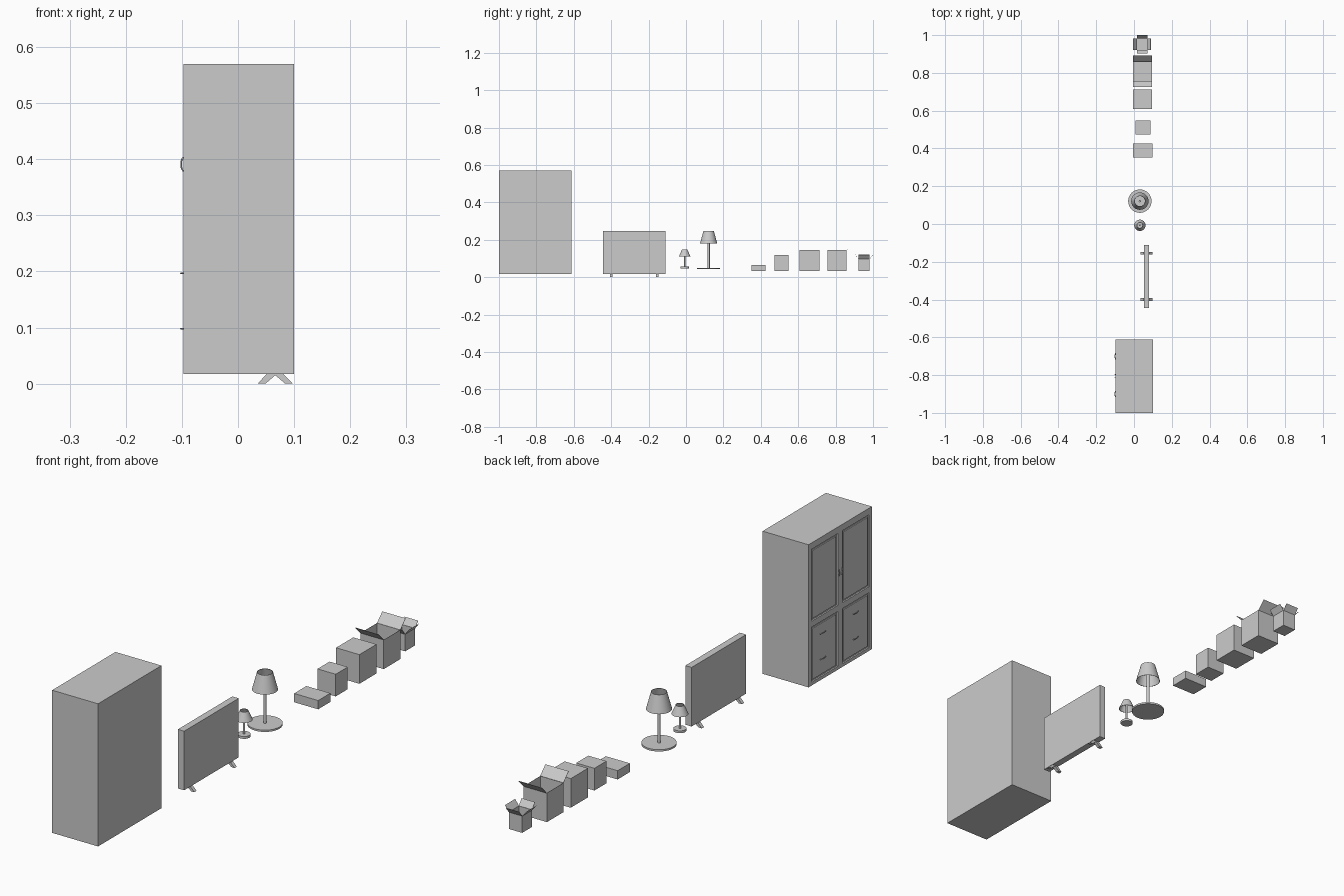
import bpy, bmesh, math
from mathutils import Vector

if "Cube" in bpy.data.objects:
    bpy.data.objects.remove(bpy.data.objects["Cube"])


def finish(name, bm, smooth=False):
    me = bpy.data.meshes.new(name)
    bm.to_mesh(me)
    bm.free()
    ob = bpy.data.objects.new(name, me)
    bpy.context.collection.objects.link(ob)
    if smooth:
        bpy.context.view_layer.objects.active = ob
        bpy.ops.object.select_all(action='DESELECT')
        ob.select_set(True)
        bpy.ops.object.shade_smooth_by_angle(angle=math.radians(35))
    return ob


def box_bm(x, y, z):
    bm = bmesh.new()
    bmesh.ops.create_cube(bm, size=1)
    for v in bm.verts:
        v.co = [(r[0] + r[1]) / 2 + c * (r[1] - r[0]) for r, c in zip((x, y, z), v.co)]
    return bm


def box(name, x, y, z):
    return finish(name, box_bm(x, y, z))


def lathe(name, profile, x, y, n=32):
    bm = bmesh.new()
    vs = [bm.verts.new((x + r, y, z)) for r, z in profile]
    es = [bm.edges.new(p) for p in zip(vs, vs[1:])]
    bmesh.ops.spin(bm, geom=vs + es, cent=(x, y, 0), axis=(0, 0, 1), angle=math.tau,
                   steps=n, use_merge=True)
    bmesh.ops.remove_doubles(bm, verts=bm.verts, dist=1e-5)
    bmesh.ops.recalc_face_normals(bm, faces=bm.faces)
    return finish(name, bm, True)


# Wardrobe body with four recessed panels on its -x face
cols = [(-0.982, -0.821), (-0.791, -0.630)]
rows = [(0.030, 0.243), (0.266, 0.545)]
bm = box_bm((-0.097, 0.10), (-1, -0.612), (0.017, 0.57))
for axis, cuts in ((1, cols), (2, rows)):
    for c in cuts[0] + cuts[1]:
        co, no = Vector(), Vector()
        co[axis], no[axis] = c, 1
        bmesh.ops.bisect_plane(bm, geom=bm.verts[:] + bm.edges[:] + bm.faces[:],
                               plane_co=co, plane_no=no)
bm.normal_update()
panels = []
for f in bm.faces:
    c = f.calc_center_median()
    if f.normal.x < -0.9 and any(a < c.y < b for a, b in cols) and any(a < c.z < b for a, b in rows):
        panels.append(f)
bmesh.ops.inset_individual(bm, faces=panels, thickness=0.002, depth=-0.004)
bmesh.ops.inset_individual(bm, faces=panels, thickness=0.008, depth=0)
bmesh.ops.inset_individual(bm, faces=panels, thickness=0.001, depth=0.003)
finish("wardrobe_body", bm)


# Arched pulls on doors and drawers
def pull(name, y, z, direction, half):
    cu = bpy.data.curves.new(name, 'CURVE')
    cu.dimensions = '3D'
    cu.bevel_depth = 0.0016
    cu.bevel_resolution = 1
    cu.use_fill_caps = True
    sp = cu.splines.new('POLY')
    sp.points.add(8)
    for i, p in enumerate(sp.points):
        a = math.pi * i / 8
        q = Vector((-0.0965 - 0.005 * math.sin(a), y, z)) - Vector(direction) * half * math.cos(a)
        p.co = (*q, 1)
    bpy.context.collection.objects.link(bpy.data.objects.new(name, cu))


for y in (-0.9, -0.7):
    for z in (0.098, 0.197):
        pull("drawer_pull", y, z, (0, 1, 0), 0.016)
for y in (-0.815, -0.797):
    pull("door_pull", y, 0.391, (0, 0, 1), 0.012)

# Flat screen and its two splayed feet
box("screen_panel", (0.053, 0.080), (-0.444, -0.110), (0.017, 0.246))
foot = [(0.035, 0), (0.051, 0.017), (0.081, 0.017), (0.098, 0),
        (0.084, 0), (0.0665, 0.015), (0.049, 0)]
for y in (-0.400, -0.154):
    bm = bmesh.new()
    f = bm.faces.new([bm.verts.new((x, y - 0.007, z)) for x, z in foot])
    r = bmesh.ops.extrude_face_region(bm, geom=[f])
    bmesh.ops.translate(bm, vec=(0, 0.014, 0),
                        verts=[v for v in r["geom"] if isinstance(v, bmesh.types.BMVert)])
    bmesh.ops.recalc_face_normals(bm, faces=bm.faces)
    finish("screen_foot", bm)


# Lamps: base disc, pole and open tapered shade
def lamp(size, y, base_r, z0, z1, pole_r, bot_r, top_r, s0, s1):
    x, t = 0.031, 0.0015
    lathe(size + "_lamp_base", [(0, z0), (base_r, z0), (base_r, z1), (0, z1)], x, y)
    top = s0 + 0.75 * (s1 - s0)
    lathe(size + "_lamp_pole", [(0, z1), (pole_r, z1), (pole_r, top), (0, top)], x, y, 20)
    lathe(size + "_lamp_shade", [(bot_r, s0), (top_r, s1), (top_r - t, s1),
                                 (bot_r - t, s0), (bot_r, s0)], x, y)


lamp("small", -0.007, 0.023, 0.047, 0.056, 0.004, 0.030, 0.015, 0.112, 0.147)
lamp("large", 0.121, 0.062, 0.043, 0.050, 0.006, 0.046, 0.028, 0.180, 0.247)

# Closed boxes
box("flat_box", (-0.005, 0.098), (0.351, 0.426), (0.032, 0.066))
box("small_box", (0.009, 0.087), (0.474, 0.548), (0.032, 0.118))
box("large_box", (-0.005, 0.095), (0.608, 0.713), (0.032, 0.145))


# Open boxes with flaps folded outwards: direction x, direction y, run, rise
def open_box(name, x, y, z, flaps):
    bm = box_bm(x, y, z)
    bm.normal_update()
    bmesh.ops.delete(bm, geom=[f for f in bm.faces if f.normal.z > 0.9], context='FACES_ONLY')
    for dx, dy, run, rise in flaps:
        if dx:
            a = [Vector((x[dx > 0], v, z[1])) for v in y]
        else:
            a = [Vector((v, y[dy > 0], z[1])) for v in x]
        up = Vector((dx * run, dy * run, rise))
        bm.faces.new([bm.verts.new(p) for p in (a[0], a[1], a[1] + up, a[0] + up)])
    ob = finish(name, bm)
    m = ob.modifiers.new("thickness", 'SOLIDIFY')
    m.thickness = 0.001


open_box("large_open_box", (-0.005, 0.095), (0.757, 0.859), (0.032, 0.145),
         [(0, -1, 0.032, 0.033), (0, 1, 0.032, 0.033)])
open_box("small_open_box", (0.015, 0.072), (0.921, 0.982), (0.032, 0.098),
         [(0, -1, 0.018, 0.023), (0, 1, 0.018, 0.023), (-1, 0, 0.019, 0.022), (1, 0, 0.017, 0.022)])
